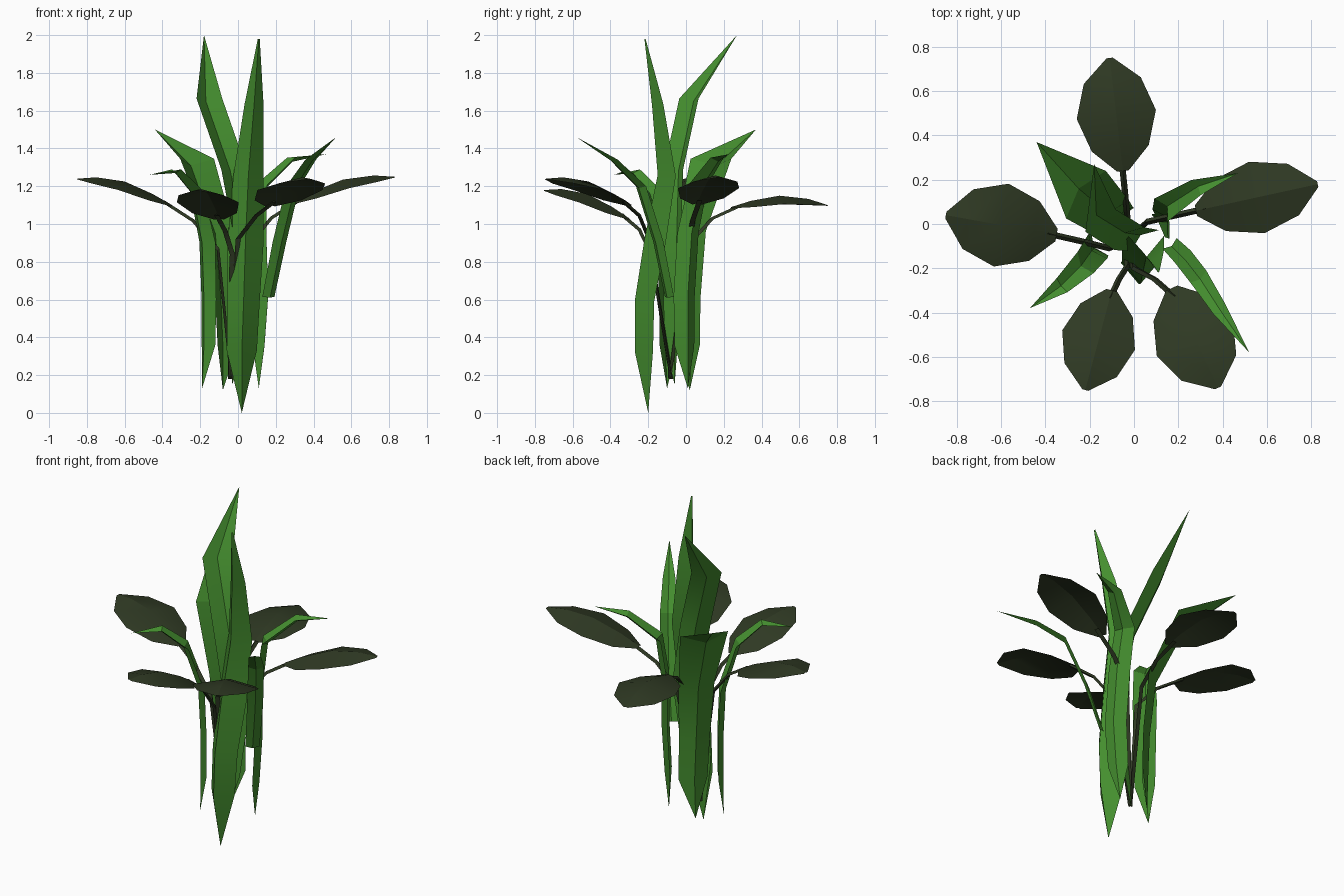
import bpy
import bmesh
from math import radians
from mathutils import Vector

cube = bpy.data.objects.get("Cube")
if cube:
    bpy.data.objects.remove(cube, do_unlink=True)


def make_material(name, color):
    mat = bpy.data.materials.new(name)
    mat.use_nodes = True
    mat.diffuse_color = color
    bsdf = mat.node_tree.nodes["Principled BSDF"]
    bsdf.inputs["Base Color"].default_value = color
    bsdf.inputs["Roughness"].default_value = 0.9
    return mat


BLADE_GREEN = make_material("blade green", (0.058, 0.27, 0.028, 1))
LEAF_GREEN = make_material("dark leaf green", (0.028, 0.041, 0.017, 1))


def finish(name, bm, mat):
    bmesh.ops.remove_doubles(bm, verts=bm.verts, dist=0.0005)
    mesh = bpy.data.meshes.new(name)
    bm.to_mesh(mesh)
    bm.free()
    mesh.materials.append(mat)
    obj = bpy.data.objects.new(name, mesh)
    bpy.context.collection.objects.link(obj)
    bpy.ops.object.select_all(action="DESELECT")
    obj.select_set(True)
    bpy.context.view_layer.objects.active = obj
    bpy.ops.object.shade_smooth_by_angle(angle=radians(25))


def skin(bm, rows, closed=False):
    """Bridge consecutive rows of points with faces."""
    grid = [[bm.verts.new(p) for p in row] for row in rows]
    count = len(rows[0])
    for low, high in zip(grid, grid[1:]):
        for i in range(count if closed else count - 1):
            j = (i + 1) % count
            bm.faces.new((low[i], low[j], high[j], high[i]))


def blade(name, outward, fold, spine):
    """Channel-folded blade; each spine entry is x, y, z, half width."""
    out = Vector((*outward, 0)).normalized()
    across = Vector((-out.y, out.x, 0))
    points = [Vector(s[:3]) for s in spine]
    rows = []
    for i, (p, s) in enumerate(zip(points, spine)):
        tangent = (points[min(i + 1, len(points) - 1)] - points[max(i - 1, 0)]).normalized()
        normal = across.cross(tangent).normalized()
        back = normal * s[3] * fold
        rows.append((p - across * s[3] - back, p, p + across * s[3] - back))
    bm = bmesh.new()
    skin(bm, rows)
    finish(name, bm, BLADE_GREEN)


# Upright blades
blade("front_blade", (0, -1), 1.2, [
    (0.02, -0.20, 0.0, 0), (0.02, -0.27, 0.32, 0.08), (0.03, -0.27, 0.6, 0.085),
    (0.04, -0.22, 0.92, 0.095), (0.055, -0.15, 1.26, 0.08),
    (0.085, -0.18, 1.63, 0.05), (0.11, -0.22, 1.98, 0.005)])
blade("tall_back_blade", (-0.6, 0.8), 0.4, [
    (-0.03, -0.06, 0.15, 0), (-0.02, -0.06, 0.38, 0.06), (0.03, -0.05, 0.9, 0.08),
    (-0.04, -0.04, 1.28, 0.085), (-0.17, 0.04, 1.65, 0.085), (-0.18, 0.27, 2.0, 0)])
blade("broad_back_blade", (-0.77, 0.64), 0.4, [
    (-0.08, 0.02, 0.12, 0), (-0.08, 0.03, 0.36, 0.085), (-0.09, 0.03, 0.6, 0.09),
    (-0.12, 0.05, 0.95, 0.105), (-0.25, 0.16, 1.31, 0.14), (-0.44, 0.37, 1.5, 0)])
blade("left_side_blade", (-0.8, -0.6), 0.5, [
    (-0.19, -0.1, 0.13, 0), (-0.18, -0.11, 0.36, 0.06), (-0.18, -0.11, 0.6, 0.065),
    (-0.19, -0.12, 0.9, 0.07), (-0.24, -0.19, 1.16, 0.06),
    (-0.33, -0.28, 1.27, 0.04), (-0.47, -0.38, 1.26, 0)])
blade("right_side_blade", (0.85, 0.5), 0.6, [
    (0.11, 0.01, 0.13, 0), (0.14, 0.01, 0.35, 0.06), (0.16, 0.01, 0.62, 0.065),
    (0.15, 0.03, 0.95, 0.065), (0.15, 0.08, 1.19, 0.06),
    (0.29, 0.17, 1.33, 0.04), (0.47, 0.23, 1.37, 0)])
blade("arching_blade", (0.6, -0.8), 0.4, [
    (0.17, -0.1, 0.61, 0.04), (0.23, -0.16, 0.9, 0.045), (0.3, -0.25, 1.19, 0.045),
    (0.39, -0.39, 1.33, 0.035), (0.52, -0.58, 1.46, 0)])

# Outline of a broad leaf: position along the rib, relative width, lift
OUTLINE = [(0, 0.15, 0), (0.2, 0.72, 0.03), (0.5, 1, 0.055), (0.8, 0.72, 0.035), (1, 0.08, 0)]
ROOT = Vector((-0.04, -0.08, 0.18))


def broad_leaf(name, base, tip, half_width, bend):
    """Rounded leaf with a raised rib, plus the stalk that carries it."""
    base, tip, bend = Vector(base), Vector(tip), Vector(bend)
    along = tip - base
    across = Vector((0, 0, 1)).cross(along).normalized()
    rows = []
    for t, width, lift in OUTLINE:
        p = base + along * t + Vector((0, 0, lift))
        side = across * half_width * width
        drop = Vector((0, 0, 0.045 * width))
        rows.append((p + side - drop, p, p - side - drop))
    bm = bmesh.new()
    skin(bm, [tuple(reversed(r)) for r in rows])
    finish(name, bm, LEAF_GREEN)

    path = [ROOT, ROOT.lerp(bend, 0.6), bend, bend.lerp(base, 0.55) + Vector((0, 0, 0.02)), base + along * 0.1]
    r = 0.014
    up = Vector((0, 0, 1)) * r
    flat = Vector((along.x, along.y, 0)).normalized() * r
    bm = bmesh.new()
    skin(bm, [(p - across * r, p + across * r, p + (up - flat) * 0.8) for p in path], closed=True)
    finish(name + "_stalk", bm, LEAF_GREEN)


# Broad leaves around the clump
broad_leaf("back_leaf", (-0.05, 0.24, 1.09), (-0.11, 0.75, 1.1), 0.18, (-0.03, 0.03, 0.9))
broad_leaf("left_leaf", (-0.35, -0.05, 1.1), (-0.85, 0.04, 1.24), 0.19, (-0.11, -0.11, 0.86))
broad_leaf("right_leaf", (0.28, 0.06, 1.11), (0.83, 0.18, 1.25), 0.165, (0.06, 0.01, 0.88))
broad_leaf("front_left_leaf", (-0.1, -0.3, 1.03), (-0.22, -0.75, 1.18), 0.17, (-0.03, -0.19, 0.84))
broad_leaf("front_right_leaf", (0.17, -0.29, 1.1), (0.38, -0.74, 1.24), 0.19, (0.0, -0.2, 0.92))
